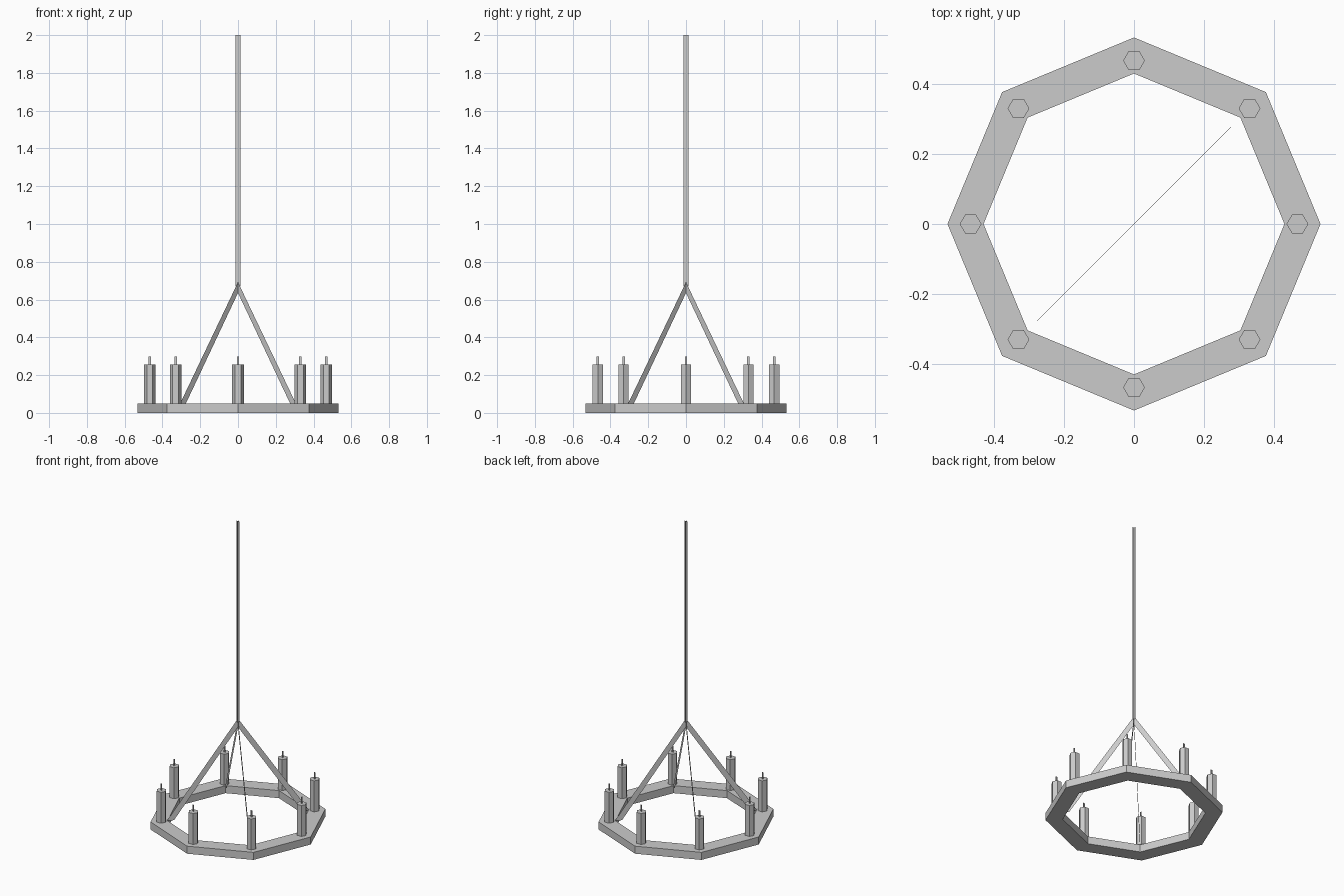
import bpy
import bmesh
from math import cos, sin, pi

if "Cube" in bpy.data.objects:
    bpy.data.objects.remove(bpy.data.objects["Cube"], do_unlink=True)

SIDES = 8
RING_TOP = 0.05
CANDLE_TOP = 0.255

grey = bpy.data.materials.new("plain_grey")
grey.use_nodes = True
colour = (0.6, 0.6, 0.6, 1.0)
grey.diffuse_color = colour
grey.node_tree.nodes["Principled BSDF"].inputs["Base Color"].default_value = colour


def finish(name, bm):
    mesh = bpy.data.meshes.new(name)
    bm.to_mesh(mesh)
    bm.free()
    mesh.materials.append(grey)
    obj = bpy.data.objects.new(name, mesh)
    bpy.context.collection.objects.link(obj)
    return obj


def blade(bm, profile, angle, centre=(0, 0)):
    """Thin upright sheet: (distance, height) outline turned about a centre."""
    bm.faces.new([bm.verts.new((centre[0] + d * cos(angle),
                                centre[1] + d * sin(angle), z))
                  for d, z in profile])


def crossed_blades(name, half, bottom, top, centre=(0, 0)):
    bm = bmesh.new()
    outline = [(-half, bottom), (half, bottom), (half, top), (-half, top)]
    for angle in (0, pi / 2):
        blade(bm, outline, angle, centre)
    return finish(name, bm)


def prism(name, radius, bottom, top, sides, centre=(0, 0)):
    bm = bmesh.new()
    base = bm.faces.new([bm.verts.new((centre[0] + radius * cos(2 * pi * i / sides),
                                       centre[1] + radius * sin(2 * pi * i / sides),
                                       bottom)) for i in range(sides)])
    lifted = bmesh.ops.extrude_face_region(bm, geom=[base], use_keep_orig=True)
    verts = [g for g in lifted["geom"] if isinstance(g, bmesh.types.BMVert)]
    bmesh.ops.translate(bm, verts=verts, vec=(0, 0, top - bottom))
    bmesh.ops.recalc_face_normals(bm, faces=bm.faces)
    return finish(name, bm)


# Octagonal ring: a rectangular section swept round the corners
bm = bmesh.new()
section = [(0.43, 0), (0.533, 0), (0.533, RING_TOP), (0.43, RING_TOP)]
loops = [[bm.verts.new((r * cos(2 * pi * i / SIDES), r * sin(2 * pi * i / SIDES), z))
          for r, z in section] for i in range(SIDES)]
for i in range(SIDES):
    here, after = loops[i], loops[(i + 1) % SIDES]
    for j in range(4):
        k = (j + 1) % 4
        bm.faces.new((here[j], after[j], after[k], here[k]))
bmesh.ops.recalc_face_normals(bm, faces=bm.faces)
finish("ring", bm)

# Candle and wick on each corner
for i in range(SIDES):
    a = 2 * pi * i / SIDES
    spot = (0.467 * cos(a), 0.467 * sin(a))
    prism(f"candle_{i + 1}", 0.031, RING_TOP, CANDLE_TOP, 6, spot)
    crossed_blades(f"wick_{i + 1}", 0.006, CANDLE_TOP, 0.298, spot)

# Four flat slanted struts on the diagonals
strut = [(0, 0.635), (0.39, RING_TOP), (0.433, RING_TOP), (0, 0.692)]
for i in range(4):
    bm = bmesh.new()
    blade(bm, strut, pi / 4 + i * pi / 2)
    finish(f"strut_{i + 1}", bm)

# Hanging rod
crossed_blades("hanging_rod", 0.0125, 0.67, 2.0)
